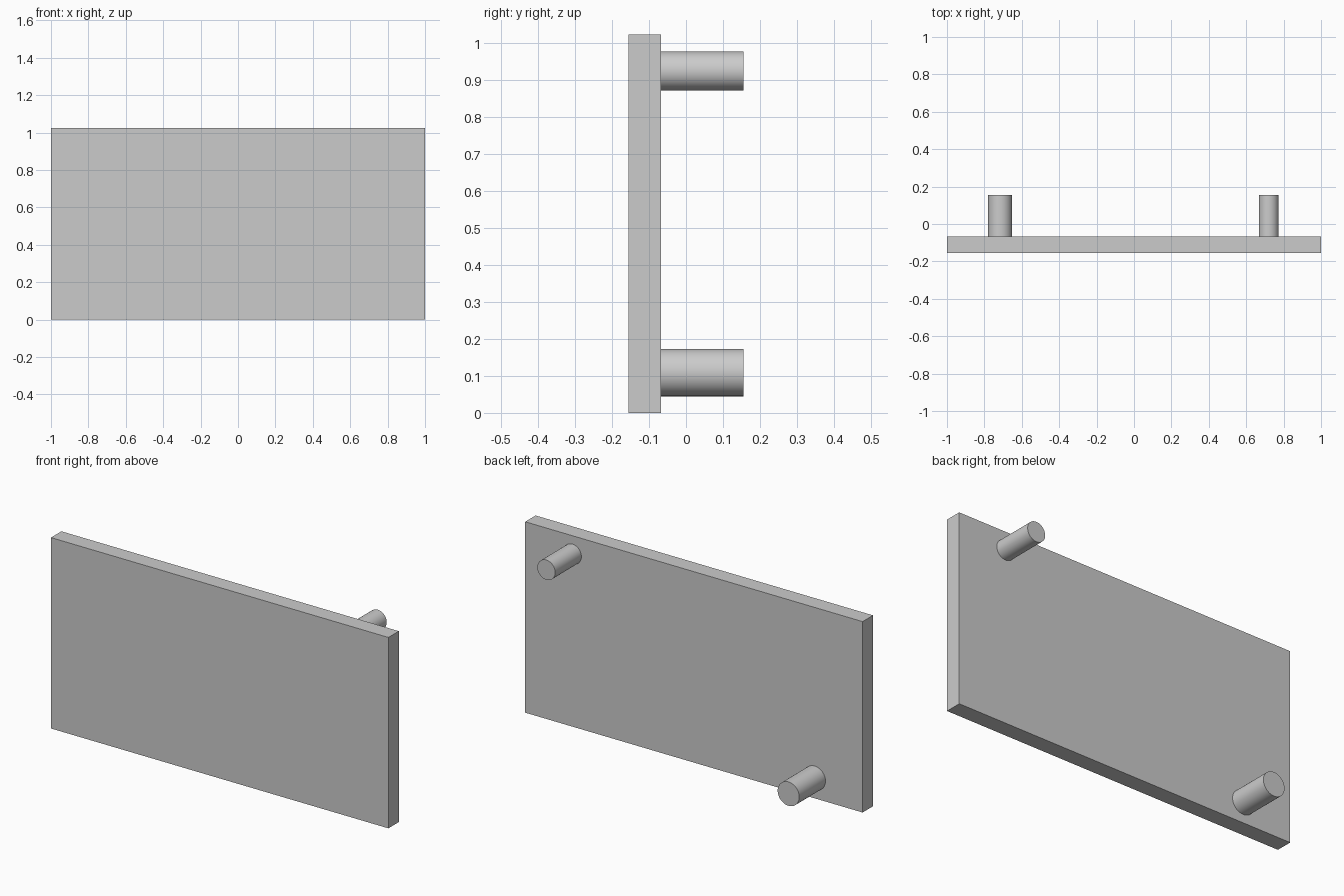
import bpy
import math

cube = bpy.data.objects.get("Cube")
if cube:
    bpy.data.objects.remove(cube, do_unlink=True)

grey = bpy.data.materials.new("light grey")
grey.use_nodes = True
colour = (0.6, 0.6, 0.6, 1)
grey.diffuse_color = colour
grey.node_tree.nodes["Principled BSDF"].inputs["Base Color"].default_value = colour

FRONT, BACK, TIP = -0.155, -0.067, 0.155
HEIGHT = 1.023

# Flat rectangular panel
bpy.ops.mesh.primitive_cube_add(size=1, location=(0, (FRONT + BACK) / 2, HEIGHT / 2))
panel = bpy.context.object
panel.name = "panel"
panel.scale = (2, BACK - FRONT, HEIGHT)
bpy.ops.object.transform_apply(location=False, rotation=False, scale=True)
panel.data.materials.append(grey)


def peg(name, x, z, radius):
    """Round peg standing out from the back of the panel."""
    bpy.ops.mesh.primitive_cylinder_add(
        vertices=64, radius=radius, depth=TIP - BACK,
        location=(x, (BACK + TIP) / 2, z), rotation=(math.pi / 2, 0, 0))
    obj = bpy.context.object
    obj.name = name
    obj.data.materials.append(grey)
    bpy.ops.object.shade_smooth_by_angle(angle=math.radians(30))


# Pegs in opposite corners
peg("upper_left_peg", 0.72, 0.925, 0.053)
peg("lower_right_peg", -0.716, 0.109, 0.064)
